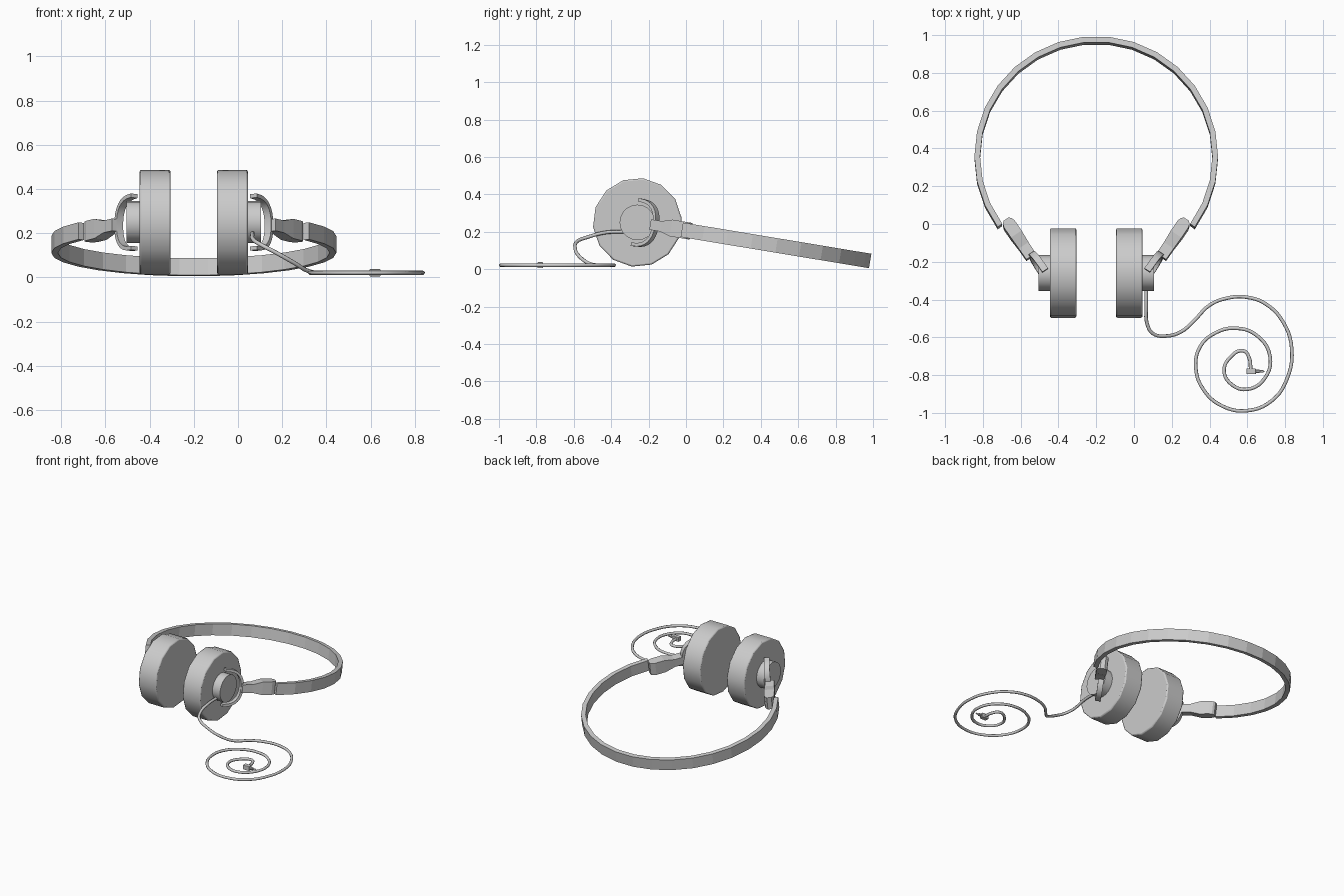
import bpy, bmesh, math
from mathutils import Vector

if "Cube" in bpy.data.objects:
    bpy.data.objects.remove(bpy.data.objects["Cube"])

ORIGIN = (-0.2, -0.26, 0.25)      # centre between the two ear cups
TILT = math.radians(-9.4)         # headband slopes down to the back


def finish(name, bm, tilt=0, mirror=True, bevel=0, smooth=35, loc=ORIGIN):
    bmesh.ops.recalc_face_normals(bm, faces=bm.faces)
    me = bpy.data.meshes.new(name)
    bm.to_mesh(me)
    bm.free()
    ob = bpy.data.objects.new(name, me)
    bpy.context.collection.objects.link(ob)
    ob.location = loc
    ob.rotation_euler.x = tilt
    if bevel:
        b = ob.modifiers.new("bevel", 'BEVEL')
        b.width, b.segments = bevel, 2
        b.limit_method, b.angle_limit = 'ANGLE', math.radians(50)
    if mirror:
        ob.modifiers.new("mirror", 'MIRROR').use_axis[0] = True
    if smooth:
        bpy.ops.object.select_all(action='DESELECT')
        bpy.context.view_layer.objects.active = ob
        ob.select_set(True)
        bpy.ops.object.shade_smooth_by_angle(angle=math.radians(smooth))
    return ob


def loft(rings):
    """Skin a row of equal-length vertex rings and cap both ends."""
    bm = bmesh.new()
    rows = [[bm.verts.new(p) for p in r] for r in rings]
    n = len(rows[0])
    for a, b in zip(rows, rows[1:]):
        for i in range(n):
            j = (i + 1) % n
            bm.faces.new((a[i], a[j], b[j], b[i]))
    bm.faces.new(rows[0])
    bm.faces.new(rows[-1])
    return bm


def rect(c, a, b):
    return [c - a - b, c + a - b, c + a + b, c - a + b]


def disc(x0, x1, r, sides, turn=0):
    ang = [2 * math.pi * i / sides + turn for i in range(sides)]
    return loft([[(x, r * math.cos(t), r * math.sin(t)) for t in ang] for x in (x0, x1)])


Z = Vector((0, 0, 1))
U = Vector((0.56, 0.83, 0)).normalized()    # direction of the arms
N = Vector((U.y, -U.x, 0))                  # outward from the arms

# Ear cups and their outer hubs
finish("ear_cups", disc(0.105, 0.245, 0.238, 14, 0.1), bevel=0.008)
finish("cup_hubs", disc(0.24, 0.305, 0.095, 20))

# Headband: open arc, 12 degree steps
rings = []
for k in range(-11, 11):
    t = math.radians(6 + 12 * k)
    d = Vector((math.sin(t), math.cos(t), 0))
    rings.append(rect(Vector((0, 0.62, 0)) + d * 0.63, d * 0.015, Z * 0.039))
finish("headband", loft(rings), tilt=TILT, mirror=False, smooth=0)

# Sliders: narrow at the fork, wide at the band, rounded end
start = Vector((0.345, 0.086, 0))
stations = [(0, .030, .028), (.07, .031, .028), (.14, .034, .045), (.205, .034, .045),
            (.225, .028, .045), (.237, .015, .045)]
finish("sliders", loft([rect(start + U * s, N * w, Z * h) for s, w, h in stations]),
       tilt=TILT, smooth=0)

# Forks: flat C-shaped strips that hold the cups
tip = Vector((0.27, -0.005, 0))
rings = []
for i in range(17):
    t = math.radians(-90 + 180 * i / 16)
    c, s = max(math.cos(t), 0), math.sin(t)
    p = tip + U * 0.125 * c ** 0.75 + Z * 0.12 * math.copysign(abs(s) ** 0.85, s)
    rings.append(rect(p, (U * c + Z * s) * 0.009, N * 0.018))
finish("forks", loft(rings), tilt=TILT)

# Cable: drops from the right hub and coils on the table
drop = [(.065, -.33, .2), (.065, -.43, .196), (.07, -.53, .17), (.1, -.58, .15),
        (.17, -.593, .113), (.25, -.57, .068), (.32, -.51, .028)]
coil = [(.4, -.43), (.5, -.391), (.6, -.388), (.7, -.425), (.79, -.52), (.835, -.66),
        (.81, -.82), (.73, -.935), (.6, -.988), (.47, -.965), (.37, -.88), (.327, -.76),
        (.35, -.65), (.43, -.577), (.54, -.552), (.65, -.59), (.72, -.7), (.69, -.82),
        (.6, -.875), (.52, -.852), (.477, -.78), (.51, -.705), (.58, -.672), (.61, -.71),
        (.618, -.775)]
cu = bpy.data.curves.new("cable", 'CURVE')
cu.dimensions = '3D'
cu.bevel_depth, cu.bevel_resolution, cu.resolution_u = 0.0095, 2, 5
cu.use_fill_caps = True
pts = drop + [(x, y, 0.021) for x, y in coil]
sp = cu.splines.new('BEZIER')
sp.bezier_points.add(len(pts) - 1)
for bp, p in zip(sp.bezier_points, pts):
    bp.co = p
    bp.handle_left_type = bp.handle_right_type = 'AUTO'
bpy.context.collection.objects.link(bpy.data.objects.new("cable", cu))

# Angled plug: body and stepped pin
X, Y = Vector((1, 0, 0)), Vector((0, 1, 0))
finish("plug_body", loft([rect(X * x, Y * 0.015, Z * 0.016) for x in (-.025, .025)]),
       mirror=False, bevel=0.003, smooth=0, loc=(0.62, -0.78, 0.021))
prof = [(0, .01), (.02, .01), (.02, .006), (.038, .006), (.046, .002)]
finish("plug_pin", loft([[(x, r * math.cos(a * math.pi / 5), r * math.sin(a * math.pi / 5))
                          for a in range(10)] for x, r in prof]),
       mirror=False, loc=(0.644, -0.78, 0.021))
